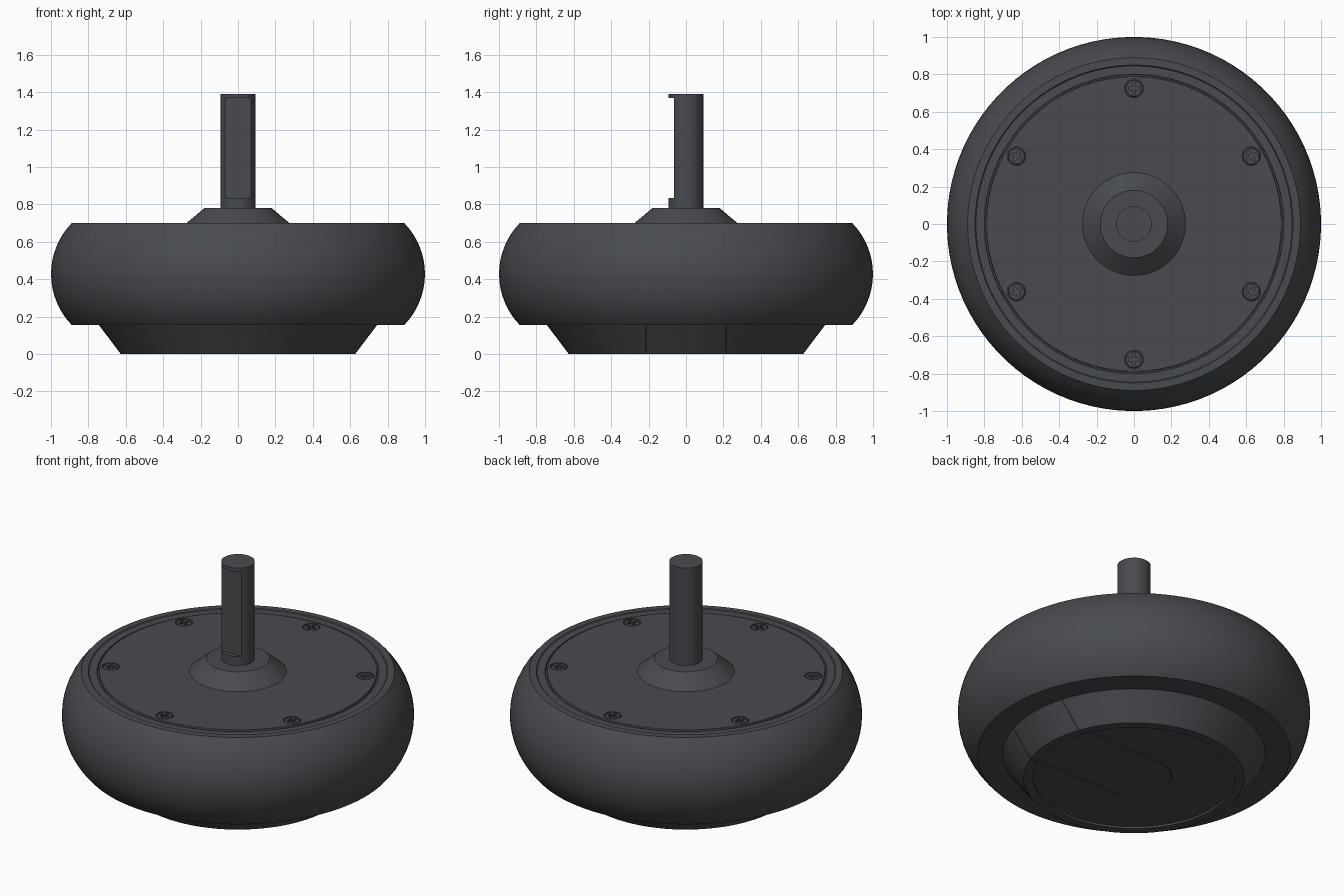
import bpy, bmesh
from math import pi, sin, cos, tau, radians

if "Cube" in bpy.data.objects:
    bpy.data.objects.remove(bpy.data.objects["Cube"])

grey = bpy.data.materials.new("dark_grey")
grey.diffuse_color = (0.065, 0.07, 0.078, 1)
grey.use_nodes = True
grey.node_tree.nodes["Principled BSDF"].inputs["Base Color"].default_value = grey.diffuse_color


def finish(name, bm):
    bmesh.ops.remove_doubles(bm, verts=bm.verts, dist=1e-5)
    bmesh.ops.recalc_face_normals(bm, faces=bm.faces)
    me = bpy.data.meshes.new(name)
    bm.to_mesh(me)
    bm.free()
    me.materials.append(grey)
    ob = bpy.data.objects.new(name, me)
    bpy.context.collection.objects.link(ob)
    return ob


def revolve(name, profile, n=96, at=(0, 0)):
    """Spin an (r, z) profile that starts and ends on the axis."""
    bm = bmesh.new()
    rings = []
    for r, z in profile:
        if r == 0:
            rings.append([bm.verts.new((at[0], at[1], z))])
        else:
            rings.append([bm.verts.new((at[0] + r * cos(tau * (i + .5) / n),
                                        at[1] + r * sin(tau * (i + .5) / n), z))
                          for i in range(n)])
    for a, b in zip(rings, rings[1:]):
        for i in range(n):
            j = (i + 1) % n
            if len(a) == 1:
                bm.faces.new((a[0], b[i], b[j]))
            elif len(b) == 1:
                bm.faces.new((a[i], a[j], b[0]))
            else:
                bm.faces.new((a[i], a[j], b[j], b[i]))
    return finish(name, bm)


def prism(name, outline, z0, z1):
    bm = bmesh.new()
    face = bm.faces.new([bm.verts.new((x, y, z0)) for x, y in outline])
    ext = bmesh.ops.extrude_face_region(bm, geom=[face])
    for v in ext["geom"]:
        if isinstance(v, bmesh.types.BMVert):
            v.co.z = z1
    return finish(name, bm)


def boolean(ob, cutter, op="DIFFERENCE"):
    mod = ob.modifiers.new("cut", "BOOLEAN")
    mod.object, mod.operation, mod.solver = cutter, op, "EXACT"
    bpy.context.view_layer.objects.active = ob
    bpy.ops.object.modifier_apply(modifier=mod.name)
    bpy.data.objects.remove(cutter)


def smooth(ob):
    bpy.ops.object.select_all(action="DESELECT")
    ob.select_set(True)
    bpy.context.view_layer.objects.active = ob
    bpy.ops.object.shade_smooth_by_angle(angle=radians(28))


# bulging housing with a grooved top plate
half = math_half = 0.775
arc = [(0.614 + 0.386 * cos(half * t / 8), 0.4275 + 0.272 * sin(half * t / 8) / sin(half))
       for t in range(-8, 9)]
housing = revolve("housing", [(0, 0.155)] + arc + [
    (0.85, 0.70), (0.845, 0.695), (0.80, 0.695), (0.798, 0.685),
    (0.79, 0.685), (0.788, 0.70), (0, 0.70)])

# six cross-head screws set into pockets
for k in range(6):
    a = pi / 2 + k * pi / 3
    c = (0.725 * cos(a), 0.725 * sin(a))
    boolean(housing, revolve("pocket", [(0, 0.66), (0.05, 0.66), (0.05, 0.75), (0, 0.75)], 24, c))
    screw = revolve("screw_%d" % (k + 1),
                    [(0, 0.655), (0.047, 0.655), (0.047, 0.694), (0.042, 0.699), (0, 0.699)], 24, c)
    w, l = 0.008, 0.029
    cross = [(l, -w), (l, w), (w, w), (w, l), (-w, l), (-w, w),
             (-l, w), (-l, -w), (-w, -w), (-w, -l), (w, -l), (w, -w)]
    cross = [(c[0] + x * cos(a) - y * sin(a), c[1] + x * sin(a) + y * cos(a)) for x, y in cross]
    boolean(screw, prism("cross", cross, 0.68, 0.75))
    smooth(screw)
smooth(housing)

# tapered base with a shallow recess underneath
base_profile = [(0, 0.012), (0.574, 0.012), (0.574, 0), (0.627, 0), (0.745, 0.156), (0, 0.156)]


def channel(name, r):
    """Round-ended strip from the centre out through the +x side."""
    end = [(r * cos(pi / 2 + pi * i / 24), r * sin(pi / 2 + pi * i / 24)) for i in range(25)]
    return prism(name, end + [(0.9, -r), (0.9, r)], -0.1, 0.15)


base = revolve("base", base_profile)
boolean(base, channel("slot", 0.215))
smooth(base)

# flush cover filling the cable channel
cover = revolve("channel_cover", base_profile)
boolean(cover, channel("strip", 0.212), "INTERSECT")
smooth(cover)

# conical hub
smooth(revolve("hub", [(0, 0.69), (0.275, 0.69), (0.275, 0.70), (0.18, 0.78), (0, 0.78)]))

# shaft with a flat milled into the front
shaft = revolve("shaft", [(0, 0.77), (0.095, 0.77), (0.095, 1.39), (0, 1.39)], 64)
boolean(shaft, prism("flat", [(-0.2, -0.2), (0.2, -0.2), (0.2, -0.065), (-0.2, -0.065)], 0.835, 1.368))
smooth(shaft)
